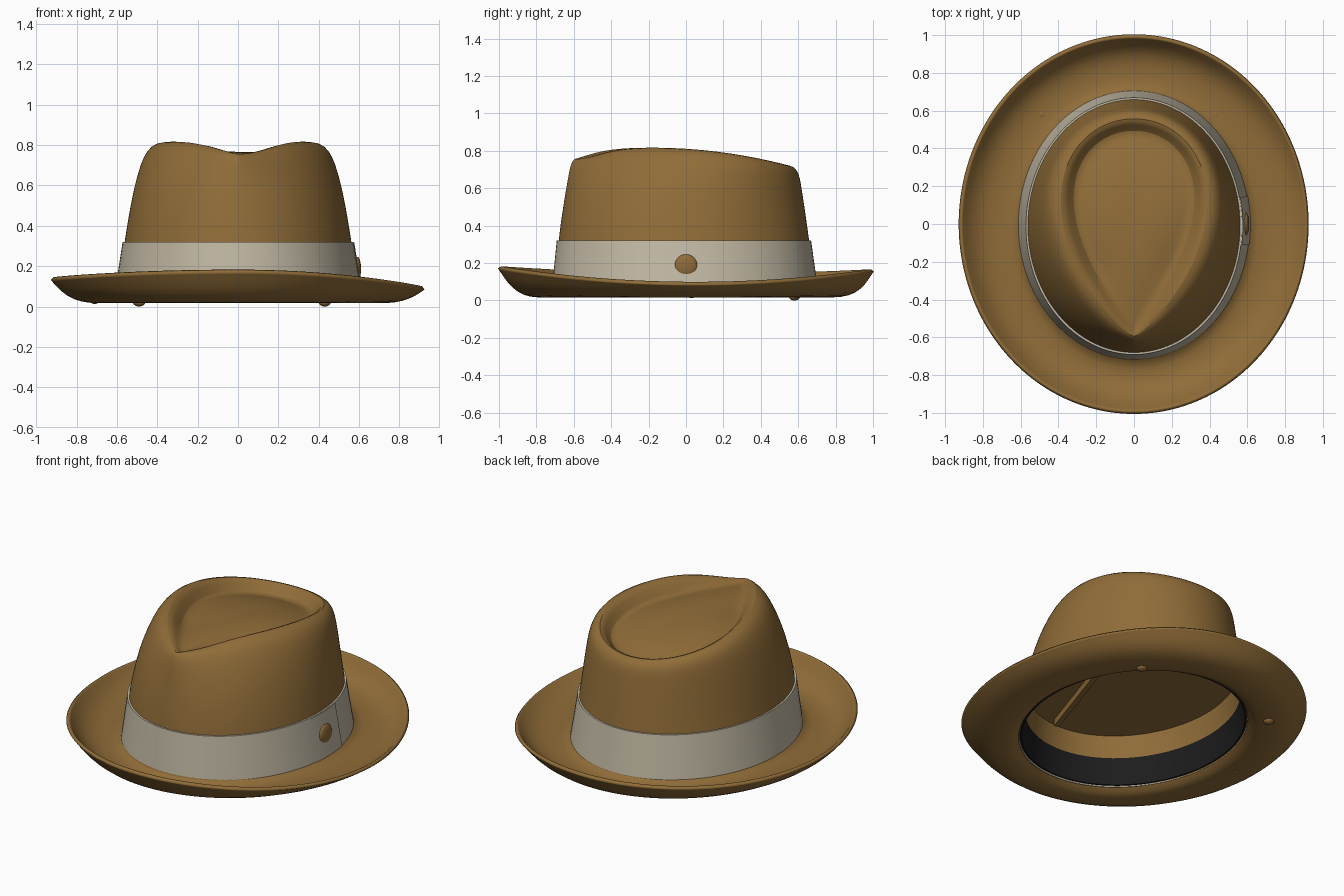
import bpy, bmesh
from math import sin, cos, pi, exp

if "Cube" in bpy.data.objects:
    bpy.data.objects.remove(bpy.data.objects["Cube"])

SEG = 96


def material(name, rgb):
    m = bpy.data.materials.new(name)
    m.use_nodes = True
    m.diffuse_color = (*rgb, 1)
    m.node_tree.nodes["Principled BSDF"].inputs["Base Color"].default_value = (*rgb, 1)
    return m


FELT = material("tan felt", (0.28, 0.152, 0.040))
RIBBON = material("pale ribbon", (0.545, 0.49, 0.375))
LINING = material("black sweatband", (0.012, 0.012, 0.013))


def ring(w, front, back, pinch, height, start=0.0, end=2 * pi, n=SEG):
    """Oval that becomes a teardrop pointing forward as pinch grows."""
    shape = lambda a: sin(a) * abs(cos(a / 2)) ** pinch
    peak = max(shape(i * pi / 200) for i in range(201))
    pts = []
    for i in range(n):
        a = start + (end - start) * i / n
        x = w * shape(a) / peak
        y = (front + back) / 2 + (back - front) / 2 * cos(a)
        pts.append((x, y, height(a, x, y) if callable(height) else height))
    return pts


def loft(name, rings, mat, cap=False, closed=True, loop=False):
    bm = bmesh.new()
    rows = [[bm.verts.new(p) for p in r] for r in rings]
    if loop:
        rows.append(rows[0])
    for lo, hi in zip(rows, rows[1:]):
        n = len(lo)
        for j in range(n if closed else n - 1):
            k = (j + 1) % n
            bm.faces.new((lo[j], hi[j], hi[k], lo[k]))
    if cap:
        last = rows[-1]
        mid = bm.verts.new([sum(v.co[i] for v in last) / len(last) for i in range(3)])
        for j in range(len(last)):
            bm.faces.new((last[j], mid, last[(j + 1) % len(last)]))
    me = bpy.data.meshes.new(name)
    bm.to_mesh(me)
    bm.free()
    me.materials.append(mat)
    ob = bpy.data.objects.new(name, me)
    bpy.context.collection.objects.link(ob)
    smooth(ob)
    return ob


def smooth(ob):
    bpy.ops.object.select_all(action="DESELECT")
    ob.select_set(True)
    bpy.context.view_layer.objects.active = ob
    bpy.ops.object.shade_smooth_by_angle(angle=0.8)


# Height rules for the curled brim edge and the sloping crown top
def brim(k):
    def z(a, x, y):
        s, c = sin(a), cos(a)
        edge = 0.175 * c * c + 0.1225 * s * s - 0.0225 * s * abs(s) - 0.008 * c
        return 0.034 + k * (edge - 0.034)
    return z


def front_blend(y):
    t = min(max((-y - 0.2) / 0.36, 0), 1)
    return t * t * (3 - 2 * t)


def top(x, y):
    notch = exp(-((x - 0.05) / 0.2) ** 2)
    return 0.825 - 0.18 * (y + 0.18) ** 2 - 0.036 * front_blend(y) * notch


def wall(f):
    return lambda a, x, y: 0.32 + f * (top(x, y) - 0.32)


def dip(d):
    return lambda a, x, y: top(x, y) - d * (1 - 0.7 * front_blend(y))


# Felt body: brim, wall, crest, teardrop groove and raised centre in one surface
body = [
    ring(0.914, -0.99, 0.989, 0, brim(1)),
    ring(0.90, -0.975, 0.975, 0, brim(0.86)),
    ring(0.865, -0.94, 0.945, 0, brim(0.5)),
    ring(0.81, -0.89, 0.90, 0, brim(0.17)),
    ring(0.74, -0.83, 0.83, 0, brim(0.02)),
    ring(0.65, -0.765, 0.75, 0, 0.036),
    ring(0.605, -0.713, 0.70, 0, 0.054),
    ring(0.593, -0.701, 0.687, 0, 0.12),
    ring(0.562, -0.681, 0.659, 0, 0.32),
    ring(0.547, -0.671, 0.648, 0.02, wall(0.2)),
    ring(0.522, -0.653, 0.633, 0.08, wall(0.48)),
    ring(0.495, -0.636, 0.619, 0.2, wall(0.7)),
    ring(0.468, -0.624, 0.609, 0.34, wall(0.86)),
    ring(0.435, -0.612, 0.593, 0.48, wall(0.96)),
    ring(0.385, -0.596, 0.556, 0.65, wall(1)),
    ring(0.352, -0.578, 0.527, 0.82, dip(0.028)),
    ring(0.32, -0.553, 0.495, 0.95, dip(0.08)),
    ring(0.285, -0.51, 0.457, 1, dip(0.084)),
    ring(0.22, -0.40, 0.37, 1, dip(0.065)),
    ring(0.11, -0.20, 0.20, 0.8, dip(0.055)),
]
hat = loft("felt_body", body, FELT, cap=True)
sub = hat.modifiers.new("smooth", "SUBSURF")
sub.levels = sub.render_levels = 1
thick = hat.modifiers.new("thickness", "SOLIDIFY")
thick.thickness, thick.offset = 0.02, -1


def strip(name, mat, z0, z1, out0, out1, **span):
    """Band that follows the crown wall between two heights."""
    def at(z, out):
        t = (z - 0.12) / 0.2
        return ring(0.593 - 0.031 * t + out, -0.701 + 0.02 * t - out,
                    0.687 - 0.028 * t + out, 0, z, **span)
    rows = [at(z0, out0), at(z0, out1), at(z1, out1), at(z1, out0)]
    return loft(name, rows, mat, closed=not span, loop=True)


# Ribbon round the crown, with a folded tab on the left side
strip("ribbon", RIBBON, 0.05, 0.32, -0.01, 0.01)
strip("ribbon_tab", RIBBON, 0.06, 0.317, 0.0, 0.014, start=1.35, end=1.75, n=12)

# Inside: sweatband against the wall, flat crown lining and the fold along it
strip("sweatband", LINING, 0.055, 0.215, -0.025, -0.015)
loft("crown_lining", [ring(0.55, -0.67, 0.645, 0, 0.35)], FELT, cap=True)
bpy.ops.mesh.primitive_cube_add(size=1, location=(0.17, -0.25, 0.335), rotation=(0, 0, -0.32))
fold = bpy.context.object
fold.name, fold.scale = "lining_fold", (0.03, 0.76, 0.05)
fold.data.materials.append(FELT)


def knob(name, loc, scale):
    bpy.ops.mesh.primitive_uv_sphere_add(segments=24, ring_count=12, radius=1, location=loc)
    ob = bpy.context.object
    ob.name, ob.scale = name, scale
    ob.data.materials.append(FELT)
    smooth(ob)


# Button on the tab, and small studs under the brim
knob("button", (0.592, 0.0, 0.187), (0.018, 0.06, 0.06))
for i, (x, y, r) in enumerate([(-0.49, 0.58, 0.03), (0.43, 0.58, 0.03), (-0.71, 0.03, 0.015)]):
    knob(f"brim_stud_{i + 1}", (x, y, 0.02), (r, r, 0.02 if r > 0.02 else 0.008))
